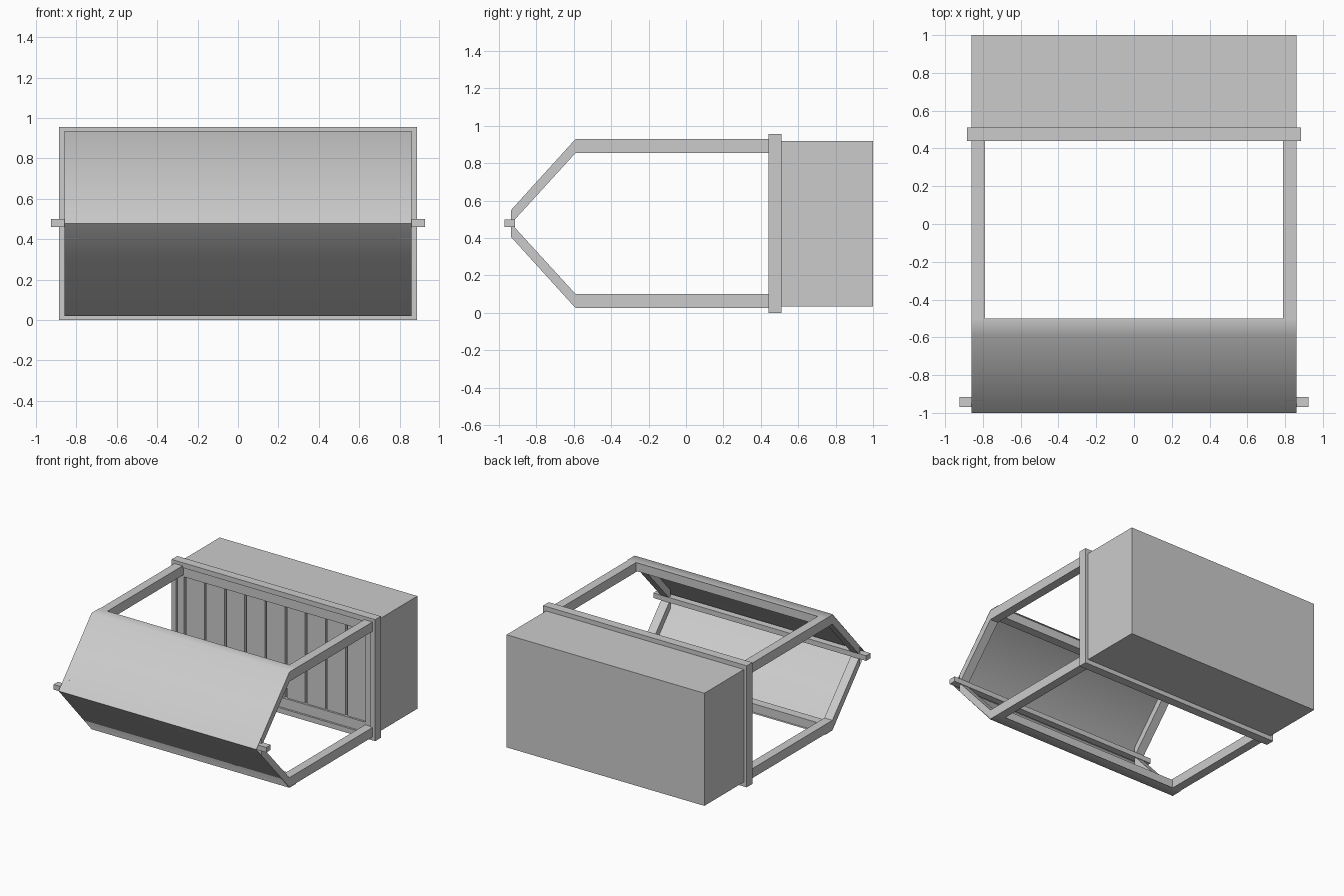
import bpy
import bmesh
import math

if "Cube" in bpy.data.objects:
    bpy.data.objects.remove(bpy.data.objects["Cube"])


def finish(name, bm):
    bmesh.ops.recalc_face_normals(bm, faces=bm.faces[:])
    mesh = bpy.data.meshes.new(name)
    bm.to_mesh(mesh)
    bm.free()
    ob = bpy.data.objects.new(name, mesh)
    bpy.context.collection.objects.link(ob)
    return ob


def box(name, x, y, z):
    bm = bmesh.new()
    bmesh.ops.create_cube(bm, size=1)
    for v in bm.verts:
        v.co = [a + (c + 0.5) * (b - a) for c, (a, b) in zip(v.co, (x, y, z))]
    return finish(name, bm)


def prism(name, x0, x1, profile):
    """Extrude a closed (y, z) profile along x."""
    bm = bmesh.new()
    face = bm.faces.new([bm.verts.new((x0, y, z)) for y, z in profile])
    out = bmesh.ops.extrude_face_region(bm, geom=[face])
    for v in out["geom"]:
        if isinstance(v, bmesh.types.BMVert):
            v.co.x = x1
    return finish(name, bm)


MID = 0.4775  # height of the horizontal symmetry plane

# Main case at the back
box("case", (-0.86, 0.86), (0.50, 1.0), (0.035, 0.92))

# Raised rim around the front of the case, with a set-back inner frame
for side, s in (("left", -1), ("right", 1)):
    box("rim_" + side, sorted((s * 0.845, s * 0.885)), (0.44, 0.51), (0, 0.955))
    box("stile_" + side, sorted((s * 0.79, s * 0.85)), (0.455, 0.505), (0.03, 0.925))
for level, s in (("lower", -1), ("upper", 1)):
    box("rim_" + level, (-0.85, 0.85), (0.44, 0.51),
        sorted((MID + s * 0.4375, MID + s * 0.4775)))
    box("rail_" + level, (-0.80, 0.80), (0.455, 0.505),
        sorted((MID + s * 0.36, MID + s * 0.44)))

# Vertical planks with narrow gaps
n = 9
pitch = 1.58 / n
for i in range(n):
    x = -0.79 + i * pitch
    box(f"plank_{i + 1}", (x + 0.008, x + pitch - 0.008), (0.47, 0.505), (0.10, 0.86))

# Four bent arms and the cross rails joining them
arm = [(0.45, 0.4525), (-0.59, 0.4525), (-0.935, 0.0725),
       (-0.935, 0.0), (-0.59, 0.3775), (0.45, 0.3775)]
for level, sz in (("lower", -1), ("upper", 1)):
    for side, sx in (("left", -1), ("right", 1)):
        prism(f"arm_{level}_{side}", sx * 0.79, sx * 0.86,
              [(y, MID + sz * z) for y, z in arm])
    box("cross_rail_" + level, (-0.79, 0.79), (-0.58, -0.51),
        sorted((MID + sz * 0.385, MID + sz * 0.4525)))

# Front bar with ends projecting beyond the arms
box("front_bar", (-0.925, 0.925), (-0.97, -0.915), (0.46, 0.50))

# Thin folded cover sheet wrapped over the front
bm = bmesh.new()
path = [(-0.50, 0.457), (-0.59, 0.457), (-1.0, 0.0), (-0.59, -0.457), (-0.50, -0.457)]
rows = [[bm.verts.new((x, y, MID + z)) for x in (-0.86, 0.86)] for y, z in path]
for a, b in zip(rows, rows[1:]):
    bm.faces.new((a[0], b[0], b[1], a[1]))
cover = finish("front_cover", bm)
# Make the sheet face outward
if cover.data.polygons[0].normal.z < 0:
    cover.data.flip_normals()
bpy.ops.object.select_all(action='DESELECT')
cover.select_set(True)
bpy.context.view_layer.objects.active = cover
bpy.ops.object.shade_smooth_by_angle(angle=math.radians(60))
